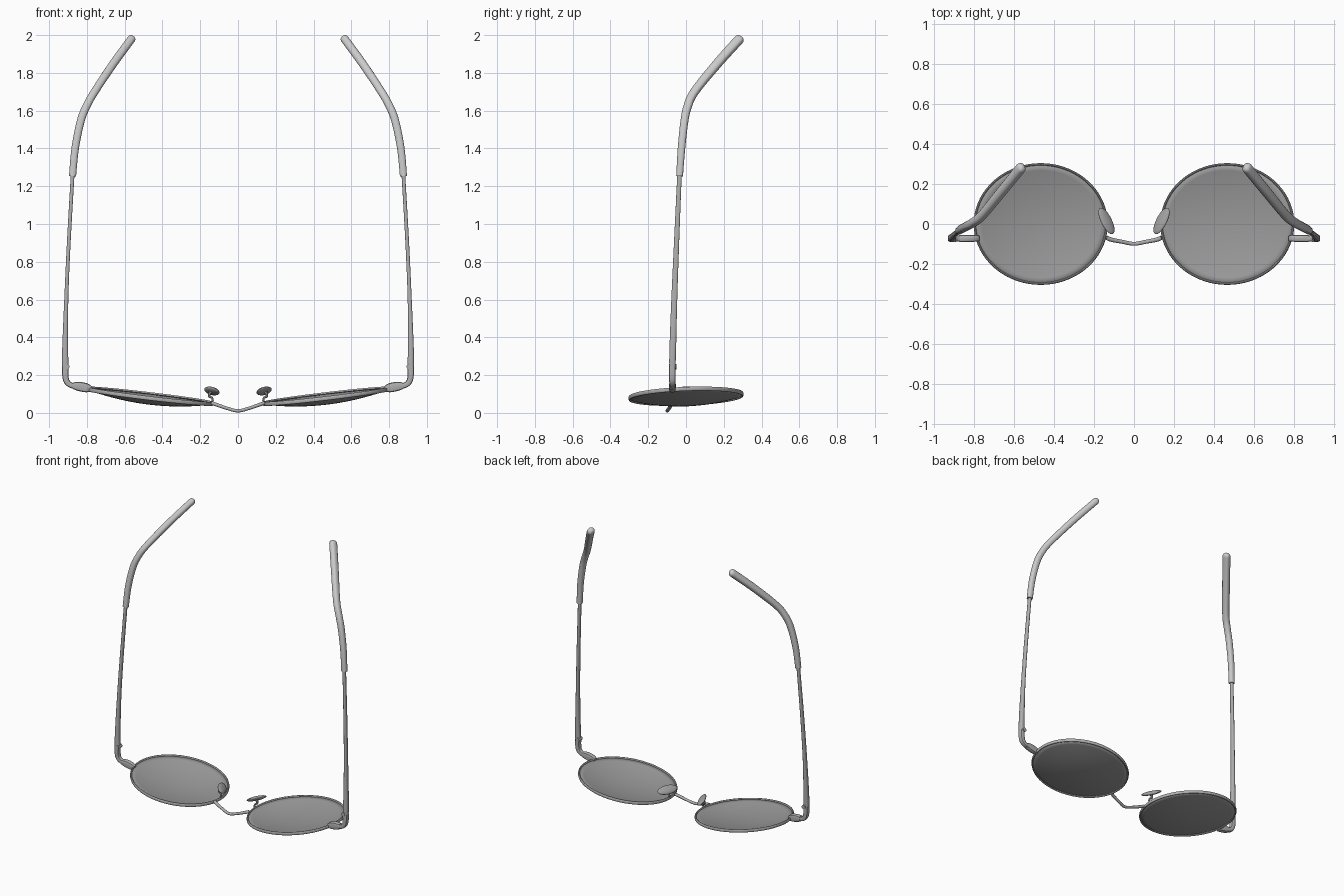
import bpy, bmesh, math
from mathutils import Vector, Matrix

if "Cube" in bpy.data.objects:
    bpy.data.objects.remove(bpy.data.objects["Cube"])


def material(name, v):
    m = bpy.data.materials.new(name)
    m.diffuse_color = (v, v, v, 1)
    m.use_nodes = True
    m.node_tree.nodes["Principled BSDF"].inputs["Base Color"].default_value = m.diffuse_color
    return m


TINT = material("tinted_glass", 0.33)
METAL = material("dark_metal", 0.43)
PAD = material("pad_grey", 0.35)


def finish(name, bm, mat=None, mirror=True, angle=40):
    bmesh.ops.recalc_face_normals(bm, faces=bm.faces)
    mesh = bpy.data.meshes.new(name)
    bm.to_mesh(mesh)
    bm.free()
    ob = bpy.data.objects.new(name, mesh)
    bpy.context.collection.objects.link(ob)
    if mat:
        mesh.materials.append(mat)
    bpy.ops.object.select_all(action='DESELECT')
    ob.select_set(True)
    bpy.context.view_layer.objects.active = ob
    bpy.ops.object.shade_smooth_by_angle(angle=math.radians(angle))
    if mirror:
        ob.modifiers.new("mirror", 'MIRROR').use_mirror_merge = False
    return ob


def spline(pts, steps):
    """Catmull-Rom through points of (x, y, z, half width, half height)."""
    p = [pts[0]] + list(pts) + [pts[-1]]
    out = []
    for i in range(1, len(p) - 2):
        for s in range(steps):
            t = s / steps
            out.append([0.5 * (2 * b + (c - a) * t + (2 * a - 5 * b + 4 * c - d) * t * t
                               + (3 * b - a - 3 * c + d) * t ** 3)
                        for a, b, c, d in zip(*p[i - 1:i + 3])])
    return out + [list(pts[-1])]


def sweep(name, pts, mat=METAL, steps=6, ref=(0, 1, 0), sides=12, power=2.0, closed=False,
          round_end=False, mirror=True):
    """Sweep a superellipse section along a path."""
    path = pts if closed else spline(pts, steps)
    if round_end:
        last = path[-1]
        d = (Vector(last[:3]) - Vector(path[-2][:3])).normalized()
        for k in range(1, 6):
            a = k / 5 * math.radians(82)
            path.append(list(Vector(last[:3]) + d * last[3] * math.sin(a))
                        + [last[3] * math.cos(a), last[4] * math.cos(a)])
    bm = bmesh.new()
    n, rings = len(path), []
    for i, q in enumerate(path):
        a = path[(i - 1) % n] if closed else path[max(i - 1, 0)]
        b = path[(i + 1) % n] if closed else path[min(i + 1, n - 1)]
        t = (Vector(b[:3]) - Vector(a[:3])).normalized()
        side = Vector(ref).cross(t).normalized()
        up = t.cross(side)
        ring = []
        for k in range(sides):
            ang = math.tau * (k + 0.5) / sides
            c, s = math.cos(ang), math.sin(ang)
            cu = math.copysign(abs(c) ** (2 / power), c) * q[3]
            su = math.copysign(abs(s) ** (2 / power), s) * q[4]
            ring.append(bm.verts.new(Vector(q[:3]) + side * cu + up * su))
        rings.append(ring)
    for i in range(n if closed else n - 1):
        r0, r1 = rings[i], rings[(i + 1) % n]
        for k in range(sides):
            j = (k + 1) % sides
            bm.faces.new((r0[k], r0[j], r1[j], r1[k]))
    if not closed:
        bm.faces.new(rings[0])
        bm.faces.new(rings[-1])
    return finish(name, bm, mat, mirror)


def lens_point(r, a):
    """Point on the tilted, domed lens surface."""
    u, v = r * math.cos(a), r * math.sin(a)
    return (0.467 + 0.330 * u, 0.299 * v,
            0.088 + 0.039 * u + 0.011 * v - 0.040 * (1 - r * r))


# Domed lenses
N, R = 72, 10
bm = bmesh.new()
center = bm.verts.new(lens_point(0, 0))
prev = None
for i in range(1, R + 1):
    ring = [bm.verts.new(lens_point(i / R, math.tau * k / N)) for k in range(N)]
    for k in range(N):
        j = (k + 1) % N
        if prev:
            bm.faces.new((prev[k], ring[k], ring[j], prev[j]))
        else:
            bm.faces.new((center, ring[k], ring[j]))
    prev = ring
lens = finish("lens", bm, TINT)
solid = lens.modifiers.new("thickness", 'SOLIDIFY')
solid.thickness = 0.008
solid.offset = 0

# Wire rims
sweep("rim", [list(lens_point(1, math.tau * k / N)) + [0.006, 0.011] for k in range(N)],
      ref=(0, 0, 1), closed=True, power=2.6)

# Bridge
half = [(0.138, -0.068, 0.052, .010, .011), (0.115, -0.078, 0.044, .010, .011),
        (0.06, -0.089, 0.025, .009, .010)]
sweep("bridge", [(-p[0],) + p[1:] for p in half] + [(0, -0.099, 0.011, .009, .010)] + half[::-1],
      mirror=False)

# Nose pads and their wire arms
bm = bmesh.new()
bmesh.ops.create_uvsphere(bm, u_segments=28, v_segments=14, radius=1)
normal = Vector((-0.55, 0.3, 0.78)).normalized()
long_axis = Vector((0.45, 0.89, -0.05))
long_axis = (long_axis - normal * long_axis.dot(normal)).normalized()
wide = long_axis.cross(normal)
rot = Matrix((wide, long_axis, normal)).transposed().to_4x4()
bmesh.ops.transform(bm, verts=bm.verts, matrix=Matrix.Translation((0.138, 0.015, 0.116))
                    @ rot @ Matrix.Diagonal((0.033, 0.073, 0.014, 1)))
finish("nose_pad", bm, PAD)
sweep("nose_pad_arm", [(0.142, -0.004, 0.052, .006, .006), (0.134, -0.004, 0.064, .006, .006),
                       (0.138, 0.0, 0.080, .006, .006), (0.152, 0.003, 0.088, .007, .007),
                       (0.146, 0.006, 0.112, .010, .012)], sides=8)

# End pieces: lug on the rim, then the corner bending back
sweep("end_lug", [(0.778, -0.072, 0.126, .014, .015), (0.80, -0.072, 0.132, .024, .017),
                  (0.84, -0.072, 0.140, .025, .018), (0.872, -0.072, 0.144, .018, .018)],
      power=4, steps=4)
sweep("end_corner", [(0.85, -0.072, 0.141, .015, .016), (0.885, -0.072, 0.147, .015, .016),
                     (0.907, -0.072, 0.167, .016, .017), (0.914, -0.072, 0.20, .017, .018),
                     (0.914, -0.072, 0.245, .018, .018)], power=3.5)

# Hinge barrel
bm = bmesh.new()
bmesh.ops.create_cone(bm, cap_ends=True, segments=20, radius1=0.014, radius2=0.014, depth=0.042,
                      matrix=Matrix.Translation((0.906, -0.07, 0.245))
                      @ Matrix.Rotation(math.pi / 2, 4, 'X'))
finish("hinge_barrel", bm, METAL)

# Temple arms
sweep("temple_arm", [(0.914, -0.072, 0.245, .018, .017), (0.915, -0.070, 0.34, .016, .018),
                     (0.909, -0.062, 0.60, .011, .016), (0.896, -0.050, 0.90, .010, .014),
                     (0.875, -0.034, 1.27, .010, .012)], power=3, steps=8)

# Ear tips
sweep("ear_tip", [(0.876, -0.034, 1.253, .019, .018), (0.862, -0.024, 1.40, .020, .020),
                  (0.834, -0.009, 1.54, .021, .021), (0.804, 0.008, 1.62, .021, .022),
                  (0.759, 0.045, 1.70, .021, .023), (0.662, 0.163, 1.846, .022, .025),
                  (0.567, 0.280, 1.976, .022, .026)], mat=None, power=2.6, steps=8, sides=16,
      round_end=True)
